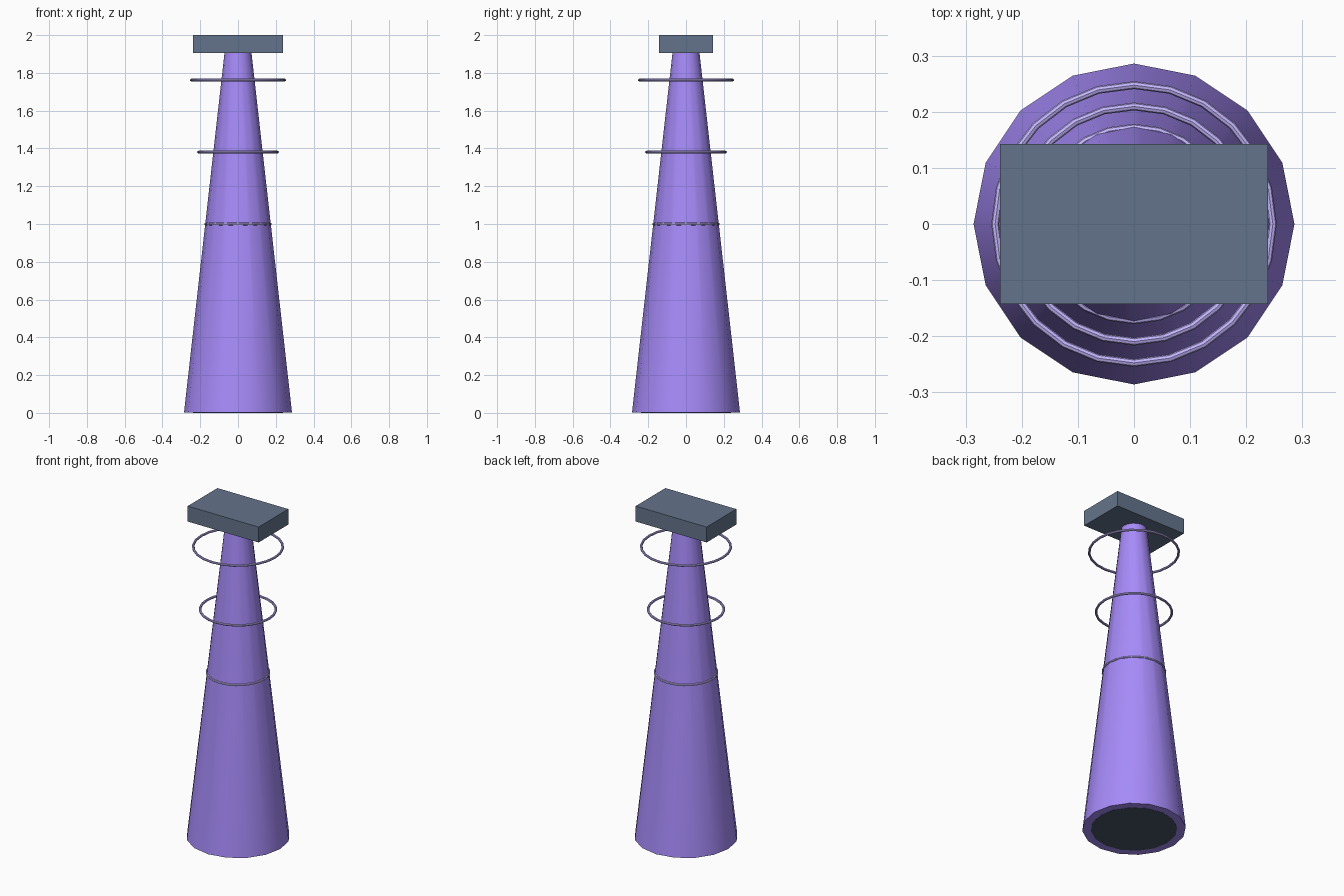
import bpy
import math

if "Cube" in bpy.data.objects:
    bpy.data.objects.remove(bpy.data.objects["Cube"])


def material(name, hex_colour):
    # hex colour converted from sRGB to linear
    rgb = [int(hex_colour[i:i + 2], 16) / 255 for i in (0, 2, 4)]
    lin = [c / 12.92 if c <= 0.04045 else ((c + 0.055) / 1.055) ** 2.4 for c in rgb]
    m = bpy.data.materials.new(name)
    m.diffuse_color = (*lin, 1)
    m.use_nodes = True
    m.node_tree.nodes["Principled BSDF"].inputs["Base Color"].default_value = m.diffuse_color
    return m


def finish(name, mat, smooth=True):
    ob = bpy.context.object
    ob.name = name
    ob.data.materials.append(mat)
    if smooth:
        bpy.ops.object.shade_smooth_by_angle(angle=math.radians(40))
    return ob


def frustum(name, r1, r2, z0, z1, mat):
    bpy.ops.mesh.primitive_cone_add(vertices=16, radius1=r1, radius2=r2,
                                    depth=z1 - z0, location=(0, 0, (z0 + z1) / 2))
    return finish(name, mat)


purple = material("purple", "A78BFA")
lilac = material("lilac", "C4B5FD")
slate = material("slate", "64748B")
dark_slate = material("dark_slate", "475569")

# Tapered tower body
frustum("tower", 0.286, 0.0714, 0.001, 1.907, purple)

# Foot disc, set into the tower's underside
frustum("foot_disc", 0.239, 0.239, 0.0, 0.09, dark_slate)

# Rings, growing wider towards the top
for i in range(3):
    bpy.ops.mesh.primitive_torus_add(major_segments=24, minor_segments=8,
                                     major_radius=0.1715 + 0.038 * i, minor_radius=0.007,
                                     location=(0, 0, 1.0 + 0.381 * i))
    finish(f"ring_{i + 1}", lilac)

# Flat cap block
bpy.ops.mesh.primitive_cube_add(size=1, location=(0, 0, 1.953))
bpy.context.object.scale = (0.477, 0.286, 0.094)
bpy.ops.object.transform_apply(location=False, rotation=False, scale=True)
finish("cap_block", slate, smooth=False)
